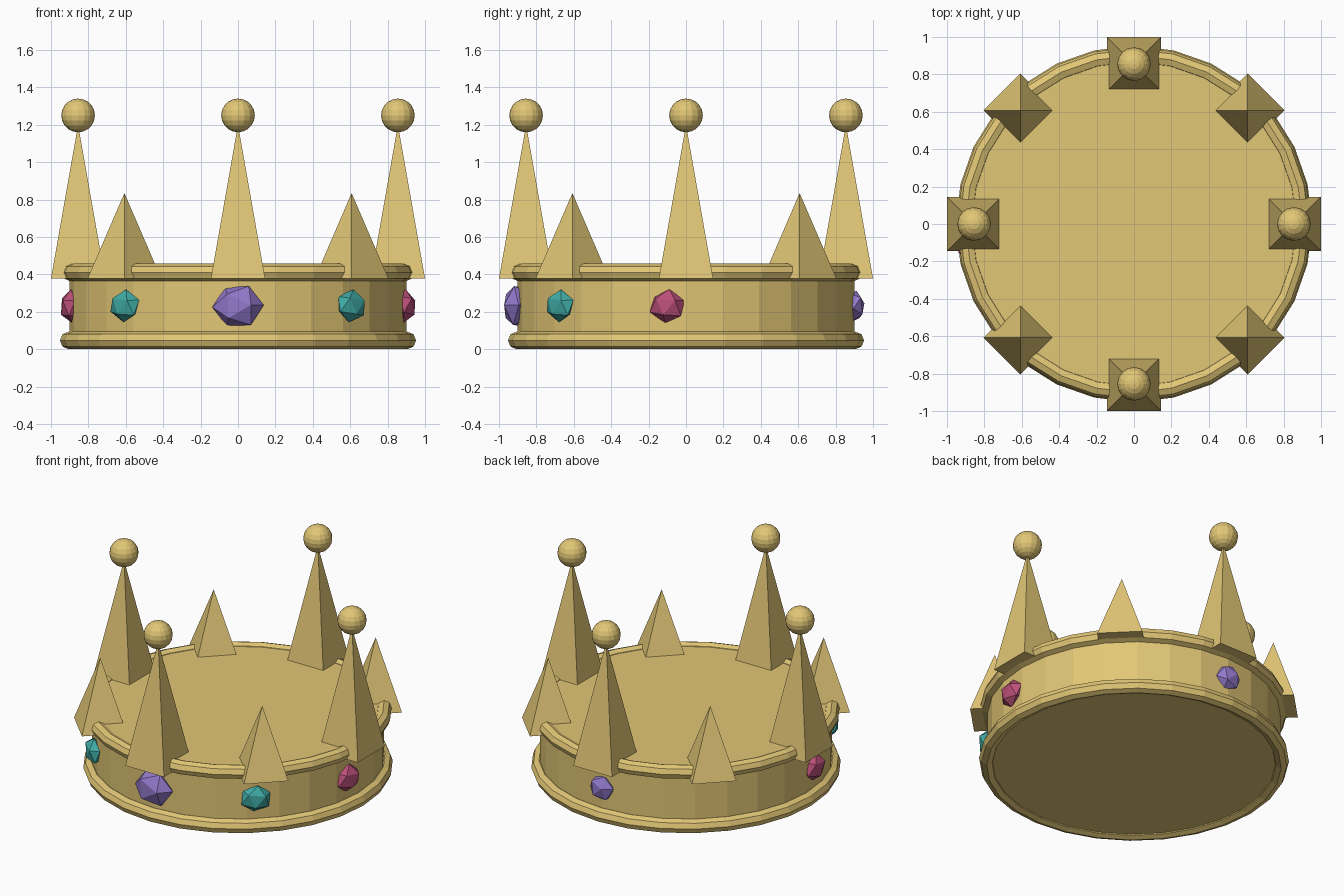
import bpy, math
from mathutils import Euler, Matrix

if "Cube" in bpy.data.objects:
    bpy.data.objects.remove(bpy.data.objects["Cube"])


def material(name, rgb):
    m = bpy.data.materials.new(name)
    m.diffuse_color = (*rgb, 1)
    m.use_nodes = True
    m.node_tree.nodes["Principled BSDF"].inputs["Base Color"].default_value = m.diffuse_color
    return m


gold = material("gold", (0.76, 0.57, 0.18))
purple = material("purple", (0.29, 0.19, 0.60))
teal = material("teal", (0.05, 0.40, 0.37))
pink = material("pink", (0.50, 0.08, 0.19))


def finish(name, mat):
    o = bpy.context.object
    o.name = name
    o.data.materials.append(mat)
    return o


def rim(name, major, minor, z):
    bpy.ops.mesh.primitive_torus_add(major_radius=major, minor_radius=minor, major_segments=28,
                                     minor_segments=8, location=(0, 0, z))
    finish(name, gold)


def spike(name, x, y, radius, bottom, top, turn):
    bpy.ops.mesh.primitive_cone_add(vertices=4, radius1=radius, radius2=0, depth=top - bottom,
                                    location=(x, y, (bottom + top) / 2), rotation=(0, 0, turn))
    finish(name, gold)


def gem(name, mat, loc, size, tilt):
    """Tilted icosahedron, squashed to (along band, outwards, up) and turned to face outwards."""
    bpy.ops.mesh.primitive_ico_sphere_add(subdivisions=1, radius=1, location=loc)
    o = finish(name, mat)
    turn = Matrix.Rotation(math.atan2(loc[1], loc[0]) + math.pi / 2, 4, 'Z')
    o.data.transform(turn @ Matrix.Diagonal((*size, 1)) @ Euler(tilt).to_matrix().to_4x4())


# Solid band with a rim at the foot and at the top
bpy.ops.mesh.primitive_cylinder_add(vertices=28, radius=0.9, depth=0.42, location=(0, 0, 0.23))
finish("band", gold)
rim("bottom_rim", 0.905, 0.047, 0.047)
rim("top_rim", 0.9, 0.046, 0.411)

# Tall spikes with balls on the axes, short spikes on the diagonals
for i in range(4):
    a = i * math.pi / 2
    x, y = 0.855 * math.cos(a), 0.855 * math.sin(a)
    spike(f"tall_spike_{i}", x, y, 0.205, 0.378, 1.2, math.pi / 4)
    bpy.ops.mesh.primitive_uv_sphere_add(segments=16, ring_count=10, radius=0.09,
                                         location=(x, y, 1.25))
    finish(f"ball_{i}", gold)
    b = a + math.pi / 4
    spike(f"short_spike_{i}", 0.859 * math.cos(b), 0.859 * math.sin(b), 0.197, 0.378, 0.835, 0)

# Gems set into the band
gem("front_gem", purple, (0, -0.9, 0.23), (0.138, 0.084, 0.122), (0.3, 0.4, 0.2))
gem("back_gem", purple, (0, 0.9, 0.23), (0.09, 0.058, 0.088), (0.2, 0.3, 0))
for s, side in ((-1, "left"), (1, "right")):
    gem(f"{side}_teal_gem", teal, (0.605 * s, -0.673, 0.232), (0.1, 0.06, 0.088), (0.1, 0.1, 0.3))
    gem(f"{side}_pink_gem", pink, (0.89 * s, -0.1, 0.23), (0.1, 0.065, 0.091), (0.1, 0.1, 0.2))
